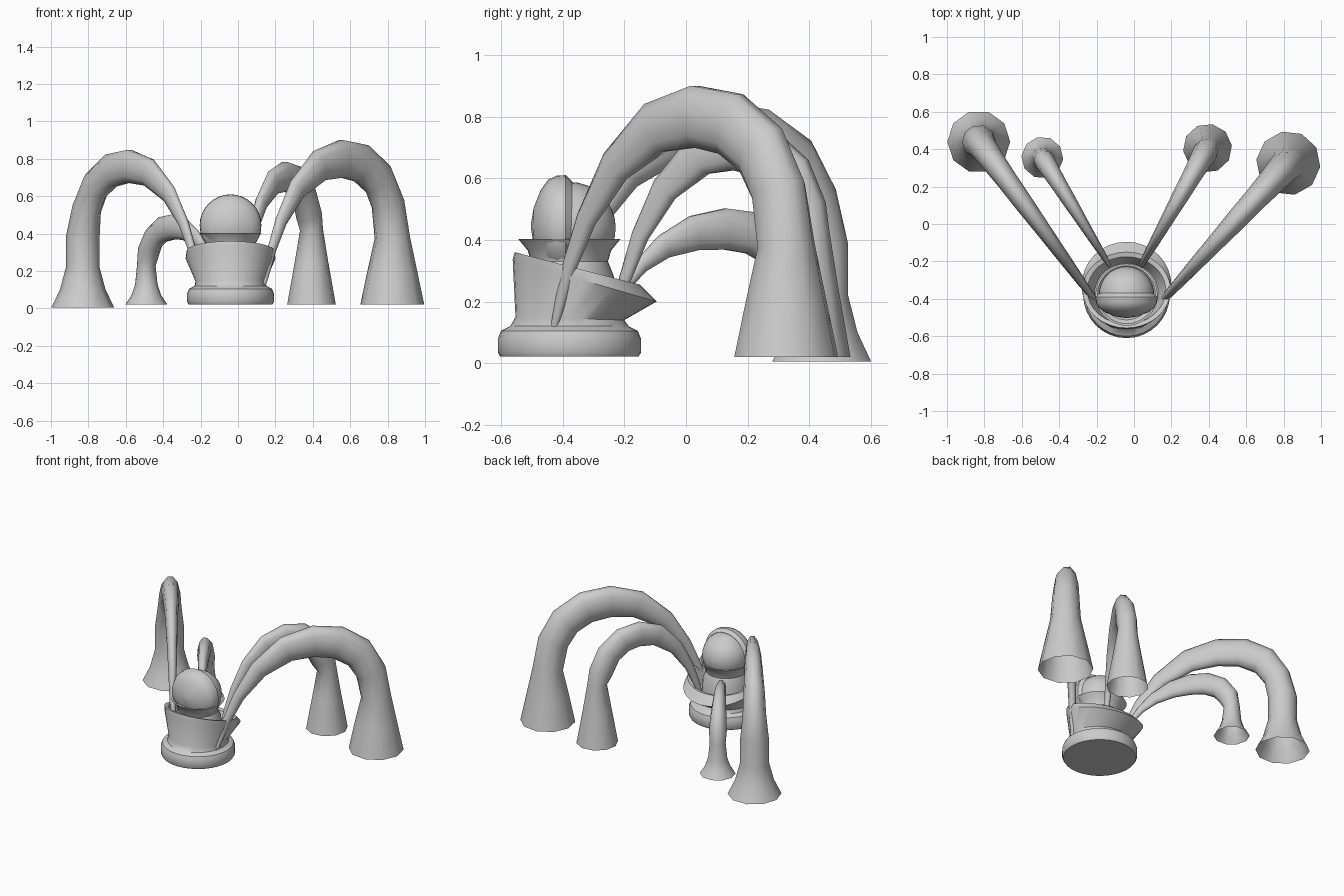
import bpy, bmesh, math
from mathutils import Vector

if "Cube" in bpy.data.objects:
    bpy.data.objects.remove(bpy.data.objects["Cube"])


def finish(name, rings, cap_start=False, cap_end=False, angle=35):
    """Skin a list of equal-sized rings into a smooth-shaded mesh object."""
    bm = bmesh.new()
    vr = [[bm.verts.new(p) for p in ring] for ring in rings]
    n = len(vr[0])
    for a, b in zip(vr, vr[1:]):
        for i in range(n):
            j = (i + 1) % n
            bm.faces.new((a[i], a[j], b[j], b[i]))
    if cap_start:
        bm.faces.new(vr[0][::-1])
    if cap_end:
        bm.faces.new(vr[-1])
    bmesh.ops.remove_doubles(bm, verts=bm.verts, dist=1e-5)
    bmesh.ops.recalc_face_normals(bm, faces=bm.faces)
    me = bpy.data.meshes.new(name)
    bm.to_mesh(me)
    bm.free()
    ob = bpy.data.objects.new(name, me)
    bpy.context.collection.objects.link(ob)
    bpy.context.view_layer.objects.active = ob
    ob.select_set(True)
    bpy.ops.object.shade_smooth_by_angle(angle=math.radians(angle))
    ob.select_set(False)
    return ob


def circle(n):
    return [(math.cos(2 * math.pi * i / n), math.sin(2 * math.pi * i / n)) for i in range(n)]


CX, CY = -0.04, -0.378


def tilted_ring(r, y0, z0, y1, z1, n=32):
    """Horizontal ring of x radius r whose front edge is y0,z0 and back edge y1,z1."""
    return [(CX + r * c, (y0 + y1) / 2 + s * (y1 - y0) / 2,
             (z0 + z1) / 2 + s * (z1 - z0) / 2) for c, s in circle(n)]


def flat_ring(r, z, cy=CY):
    return tilted_ring(r, cy - r, z, cy + r, z)


# Pedestal and tilted open cup, one continuous skin
finish("cup_body", [
    flat_ring(0.225, 0.022), flat_ring(0.232, 0.035), flat_ring(0.232, 0.08),
    flat_ring(0.222, 0.105), flat_ring(0.192, 0.12),
    tilted_ring(0.188, -0.553, 0.15, -0.2, 0.14),
    tilted_ring(0.24, -0.562, 0.335, -0.095, 0.2),
    tilted_ring(0.235, -0.556, 0.36, -0.15, 0.255),
    tilted_ring(0.21, -0.535, 0.355, -0.175, 0.25),
    tilted_ring(0.17, -0.53, 0.22, -0.21, 0.18),
], True, True)

# Pedestal inside the cup, flaring into a brim
finish("collar", [
    flat_ring(0.15, 0.19), flat_ring(0.145, 0.28), flat_ring(0.125, 0.33),
    flat_ring(0.135, 0.365), flat_ring(0.166, 0.403), flat_ring(0.155, 0.403),
    flat_ring(0.135, 0.385),
], True, True)


def revolve_y(name, profile, cz, n=32):
    """Lathe (radius, y) pairs about a line parallel to y."""
    return finish(name, [[(CX + r * c, y, cz + r * s) for c, s in circle(n)]
                         for r, y in profile], True, True)


# Front shell, domed toward the viewer
revolve_y("front_shell", [(0.145, -0.37), (0.165, -0.39), (0.163, -0.42), (0.15, -0.447),
                          (0.115, -0.472), (0.06, -0.494), (0.005, -0.503)], 0.445)
# Rear half ball behind a narrow gap
revolve_y("rear_ball", [(0.148 * math.cos(a), -0.378 + 0.15 * math.sin(a))
                        for a in [i * math.radians(89) / 8 for i in range(9)]], 0.44)

# Shared arch: distance along the ground, rise above start, relative thickness, flatness
RISE = [(-0.045, -0.31, 0.12, 0.9), (-0.01, -0.12, 0.2, 0.9), (0.02, 0.05, 0.25, 0.85),
        (0.1, 0.36, 0.36, 0.75), (0.23, 0.69, 0.58, 0.6), (0.41, 0.93, 0.85, 0.52),
        (0.59, 1.0, 1.0, 0.55)]
# ... and its descent: distance, height as part of the crest, thickness, flatness
FALL = [(0.75, 0.97, 1.03, 0.6), (0.885, 0.865, 1.0, 0.72), (0.965, 0.7, 0.94, 0.85)]


def tentacle(name, start, end, crest, thick, leg, sides=10):
    """Tapered arch from the cup that ends in an open bell; leg holds (z, radius)."""
    a, b = Vector((start[0], start[1], 0)), Vector((end[0], end[1], 0))
    side = Vector((-(b - a).y, (b - a).x, 0)).normalized()
    stations = []
    for t, f, k, flat in RISE:
        z = start[2] + f * (crest - start[2])
        stations.append((a.lerp(b, t) + Vector((0, 0, z)), k * thick * flat, k * thick))
    for t, f, k, flat in FALL:
        stations.append((a.lerp(b, t) + Vector((0, 0, f * crest)), k * thick * flat, k * thick))
    for z, r in leg:
        stations.append((b + Vector((0, 0, z)), r, r))
    rings = []
    for i, (p, w, h) in enumerate(stations):
        prev = stations[max(i - 1, 0)][0]
        nxt = stations[min(i + 1, len(stations) - 1)][0]
        up = (nxt - prev).normalized().cross(side)
        if i == len(stations) - 1:
            up = Vector((0, 0, -1)).cross(side)
        rings.append([p + side * (w * c) + up * (h * s) for c, s in circle(sides)])
    finish(name, rings, cap_start=True, angle=60)


# Four arching tentacles
tentacle("right_outer_tentacle", (0.165, -0.395, 0.28), (0.825, 0.325), 0.80, 0.105,
         [(0.38, 0.095), (0.2, 0.134), (0.02, 0.172)])
tentacle("left_outer_tentacle", (-0.23, -0.38, 0.28), (-0.83, 0.44), 0.76, 0.092,
         [(0.38, 0.09), (0.22, 0.09), (0.1, 0.122), (0.006, 0.168)])
tentacle("right_inner_tentacle", (0.045, -0.21, 0.25), (0.393, 0.405), 0.705, 0.083,
         [(0.42, 0.062), (0.25, 0.09), (0.02, 0.131)])
tentacle("left_inner_tentacle", (-0.145, -0.2, 0.25), (-0.49, 0.355), 0.435, 0.07,
         [(0.23, 0.05), (0.13, 0.06), (0.07, 0.08), (0.022, 0.112)])
